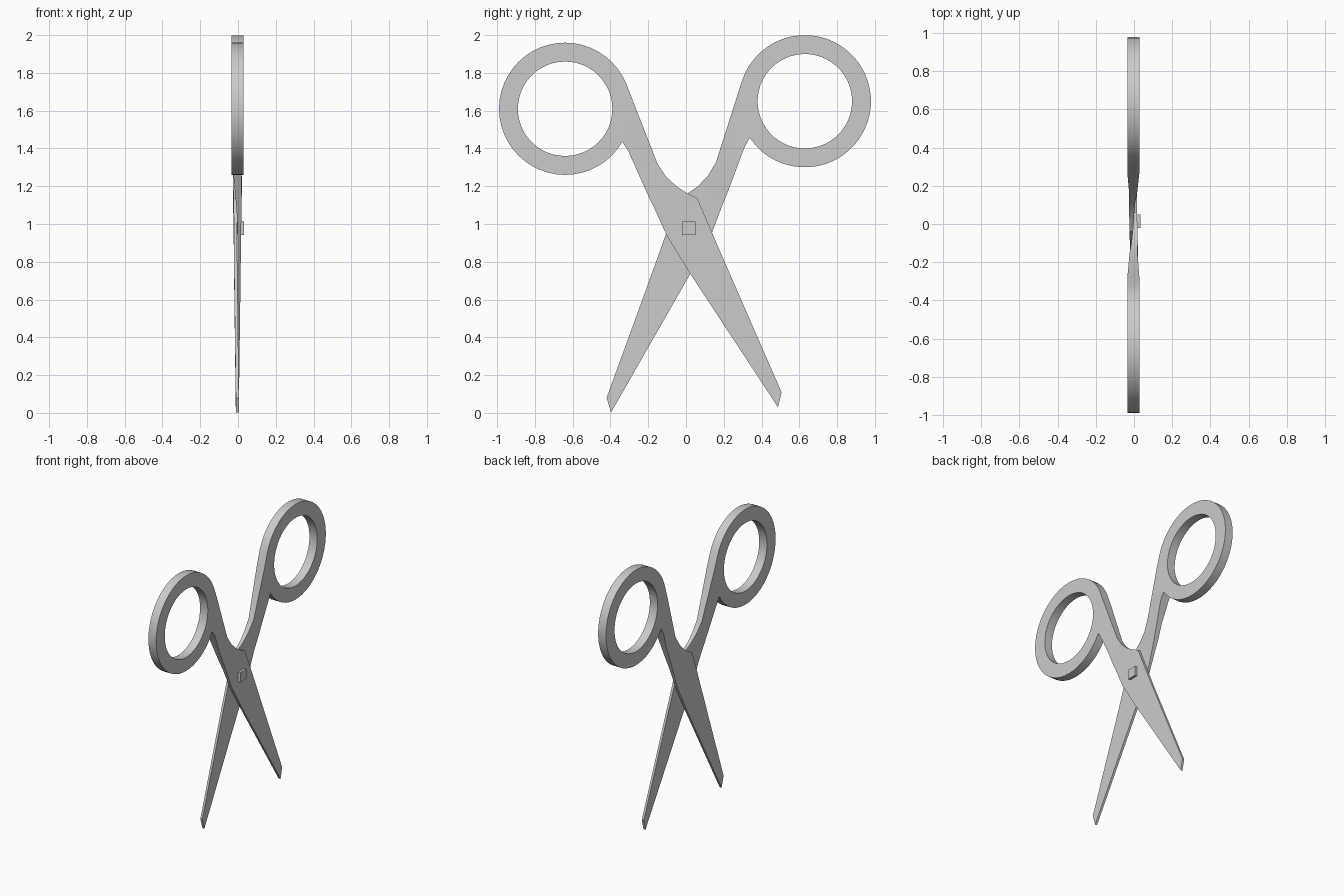
import bpy, bmesh
from math import cos, sin, pi, radians

if "Cube" in bpy.data.objects:
    bpy.data.objects.remove(bpy.data.objects["Cube"])

PY, PZ = 0.015, 0.98          # pivot point
CX = -0.0035                  # mid plane between the halves
LO, HI = -0.035, 0.028        # full handle thickness
N = 48
RING = (-0.64, 1.61)

# stations along one half: (left y, z), (right y, z), x low, x high
STATIONS = [
    ((-0.305, 1.385), (-0.28, 1.65), LO, HI),
    ((-0.245, 1.25), (-0.15, 1.317), -0.023, 0.018),
    ((-0.20, 1.15), (-0.103, 1.248), -0.014, 0.02),
    ((-0.166, 1.08), (-0.045, 1.195), -0.008, 0.019),
    ((-0.13, 1.0), (0.008, 1.163), -0.0035, 0.017),
    ((-0.10, 0.935), (0.06, 1.137), -0.003, 0.016),
    ((0.02, 0.74), (0.20, 0.81), -0.003, 0.014),
    ((0.487, 0.030), (0.506, 0.109), -0.0115, 0.0045),
]


def finish(bm, name):
    bmesh.ops.recalc_face_normals(bm, faces=bm.faces)
    me = bpy.data.meshes.new(name)
    bm.to_mesh(me)
    bm.free()
    ob = bpy.data.objects.new(name, me)
    bpy.context.collection.objects.link(ob)
    bpy.context.view_layer.objects.active = ob
    for o in bpy.context.selected_objects:
        o.select_set(False)
    ob.select_set(True)
    bpy.ops.object.shade_smooth_by_angle(angle=radians(25))
    return ob


def scissor_half(name, flip):
    # flip mirrors the half through the pivot and opens it slightly more
    def place(x, y, z):
        if not flip:
            return (x, y, z)
        a, u, v = radians(3.6), PY - y, z - PZ
        return (2 * CX - x, PY + u * cos(a) - v * sin(a), PZ + u * sin(a) + v * cos(a))

    bm = bmesh.new()
    pairs = []                # each point gets a low-x and a high-x vertex

    def point(y, z, lo=LO, hi=HI):
        pairs.append((bm.verts.new(place(lo, y, z)), bm.verts.new(place(hi, y, z))))
        return len(pairs) - 1

    def circle(r):
        return [point(RING[0] + r * cos(2 * pi * i / N), RING[1] + r * sin(2 * pi * i / N))
                for i in range(N)]

    outer, inner = circle(0.35), circle(0.25)
    left = [point(*l, lo, hi) for l, r, lo, hi in STATIONS]
    right = [point(*r, lo, hi) for l, r, lo, hi in STATIONS]

    # flat pattern: finger ring, web that joins it, shank and blade
    faces = [[inner[i - 1], outer[i - 1], outer[i], inner[i]] for i in range(N)]
    faces.append([left[0], right[0]] + [outer[i] for i in range(3, -5, -1)])
    faces += [[left[i], left[i + 1], right[i + 1], right[i]] for i in range(len(left) - 1)]

    # both flat sides, then walls along the open edges
    edges = {}
    for f in faces:
        for side in (0, 1):
            bm.faces.new([pairs[i][side] for i in f])
        for a, b in zip(f, f[1:] + f[:1]):
            edges.setdefault(frozenset((a, b)), []).append((a, b))
    for uses in edges.values():
        if len(uses) == 1:
            a, b = uses[0]
            bm.faces.new([pairs[a][0], pairs[b][0], pairs[b][1], pairs[a][1]])
    return finish(bm, name)


scissor_half("front_half", False)
scissor_half("back_half", True)

# square pivot head
bm = bmesh.new()
bmesh.ops.create_cube(bm, size=1)
bmesh.ops.scale(bm, vec=(0.023, 0.07, 0.07), verts=bm.verts)
bmesh.ops.translate(bm, vec=(0.0215, PY, 0.977), verts=bm.verts)
finish(bm, "pivot_screw")
